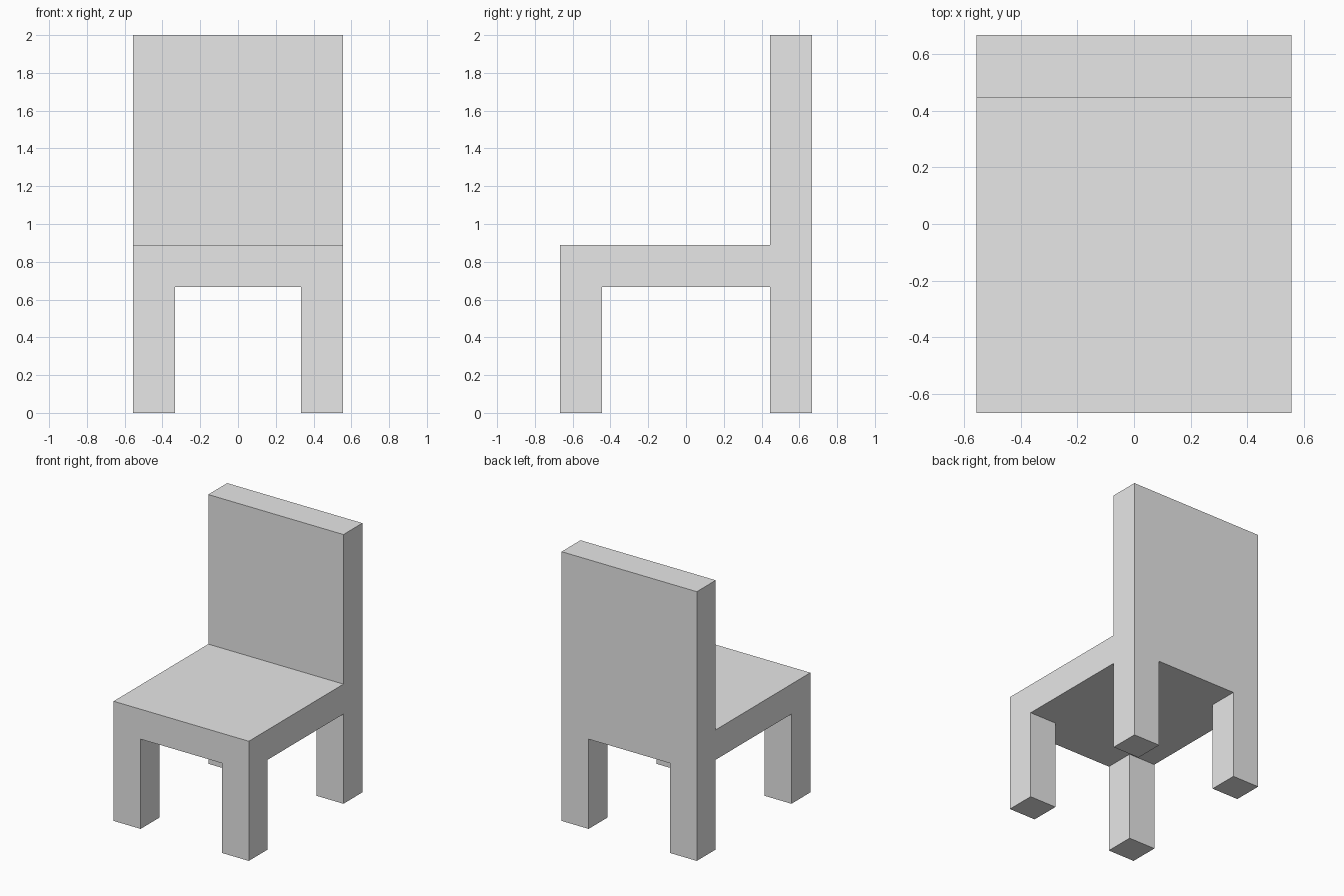
import bpy
import bmesh

cube = bpy.data.objects.get("Cube")
if cube:
    bpy.data.objects.remove(cube, do_unlink=True)

# The chair is laid out on a modular grid, nine modules tall
U = 2 / 9
XS = [-2.5 * U, -1.5 * U, 1.5 * U, 2.5 * U]
YS = [-3 * U, -2 * U, 2 * U, 3 * U]
SEAT_BOTTOM, SEAT_TOP, HEIGHT = 3 * U, 4 * U, 9 * U

grey = bpy.data.materials.new("light_grey")
grey.use_nodes = True
colour = (0.8, 0.8, 0.8, 1)
grey.diffuse_color = colour
grey.node_tree.nodes["Principled BSDF"].inputs["Base Color"].default_value = colour

bm = bmesh.new()


def faces_at(z, direction, rule):
    """Horizontal faces at height z whose centre satisfies the rule."""
    found = []
    for f in bm.faces:
        f.normal_update()
        c = f.calc_center_median()
        if abs(c.z - z) < 1e-4 and f.normal.z * direction > 0.9 and rule(c):
            found.append(f)
    return found


def pull(faces, dz):
    """Extrude faces vertically, leaving no inner faces behind."""
    result = bmesh.ops.extrude_face_region(bm, geom=faces)
    verts = [g for g in result["geom"] if isinstance(g, bmesh.types.BMVert)]
    bmesh.ops.translate(bm, verts=verts, vec=(0, 0, dz))
    bmesh.ops.delete(bm, geom=[f for f in faces if f.is_valid], context="FACES")
    bmesh.ops.recalc_face_normals(bm, faces=bm.faces[:])


# Seat slab: a box divided at the inner edges of the legs and backrest
bmesh.ops.create_cube(bm, size=1)
for v in bm.verts:
    v.co.x = XS[-1] if v.co.x > 0 else XS[0]
    v.co.y = YS[-1] if v.co.y > 0 else YS[0]
    v.co.z = SEAT_TOP if v.co.z > 0 else SEAT_BOTTOM
for axis, cuts in ((0, XS[1:3]), (1, YS[1:3])):
    for cut in cuts:
        point, normal = [0, 0, 0], [0, 0, 0]
        point[axis], normal[axis] = cut, 1
        bmesh.ops.bisect_plane(bm, geom=bm.verts[:] + bm.edges[:] + bm.faces[:],
                               plane_co=point, plane_no=normal)

# Backrest rises from the rear row
pull(faces_at(SEAT_TOP, 1, lambda c: c.y > YS[2]), HEIGHT - SEAT_TOP)

# Four legs drop from the corner cells
pull(faces_at(SEAT_BOTTOM, -1, lambda c: abs(c.x) > XS[2] and abs(c.y) > YS[2]),
     -SEAT_BOTTOM)

# Merge coplanar cells into clean flat panels
bmesh.ops.dissolve_limit(bm, angle_limit=0.01, verts=bm.verts[:], edges=bm.edges[:])

mesh = bpy.data.meshes.new("chair")
bm.to_mesh(mesh)
bm.free()
mesh.materials.append(grey)
chair = bpy.data.objects.new("chair", mesh)
bpy.context.collection.objects.link(chair)
